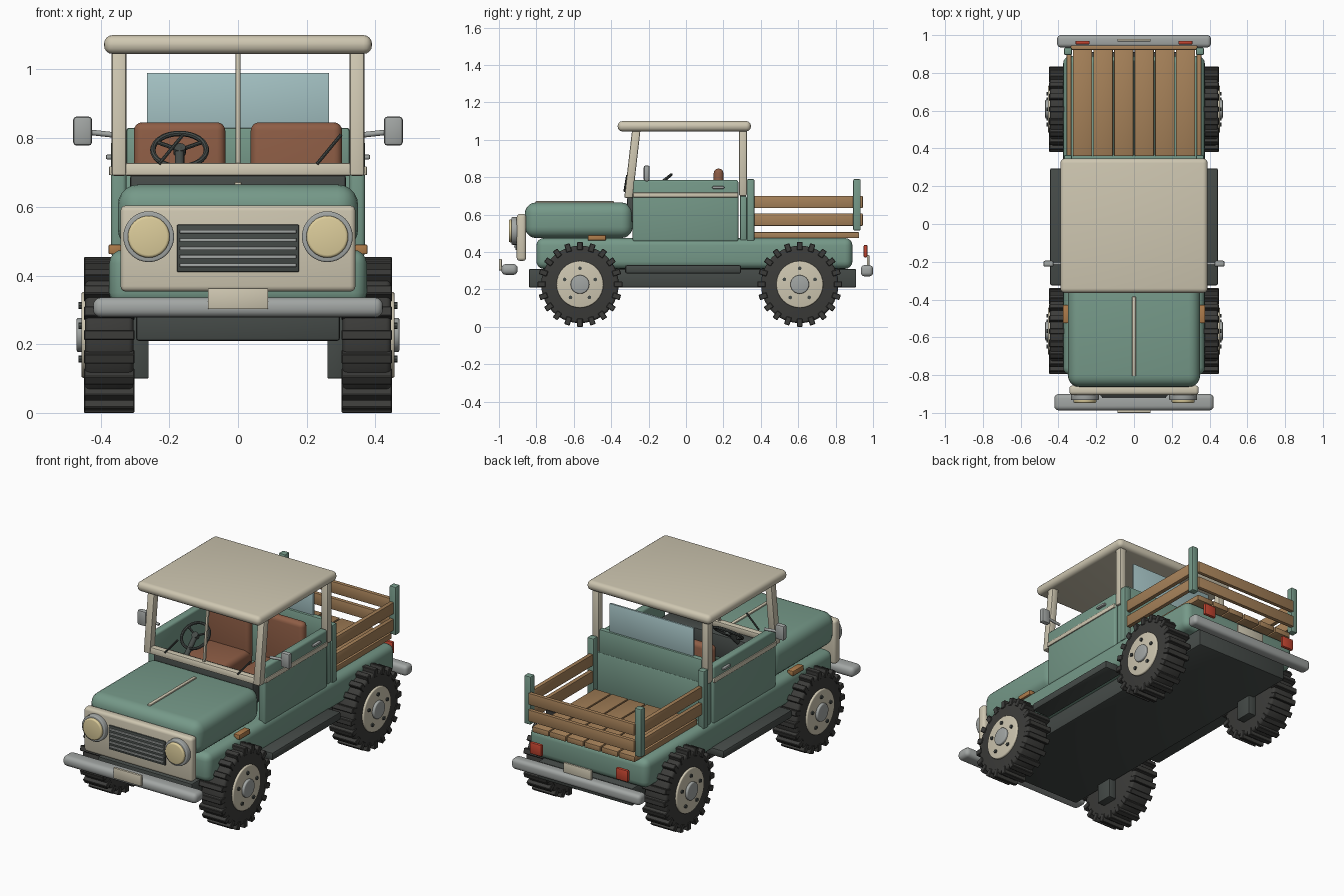
import bpy, bmesh, math
from mathutils import Vector, Matrix

if "Cube" in bpy.data.objects:
    bpy.data.objects.remove(bpy.data.objects["Cube"])

COL = dict(green=(0.18, 0.32, 0.25), cream=(0.62, 0.57, 0.44), dark=(0.06, 0.07, 0.065),
           tire=(0.045, 0.045, 0.042), wood=(0.38, 0.22, 0.10), seat=(0.27, 0.11, 0.06),
           steel=(0.36, 0.38, 0.37), lens=(0.72, 0.61, 0.33), glass=(0.38, 0.55, 0.56),
           red=(0.55, 0.06, 0.03), amber=(0.42, 0.2, 0.07))
MATS = {}
for key, c in COL.items():
    MATS[key] = bpy.data.materials.new(key)
    MATS[key].diffuse_color = (*c, 1)


def finish(name, bm, mat):
    me = bpy.data.meshes.new(name)
    bm.to_mesh(me)
    bm.free()
    me.materials.append(MATS[mat])
    ob = bpy.data.objects.new(name, me)
    bpy.context.collection.objects.link(ob)
    return ob


def bevel(bm, r, edges=None, seg=3):
    if r:
        bmesh.ops.bevel(bm, geom=edges or bm.edges[:], offset=r, segments=seg,
                        profile=0.5, affect='EDGES', clamp_overlap=True)


def box(name, x, y, z, mat, r=0.004, seg=2):
    """Rounded box from (min, max) ranges."""
    bm = bmesh.new()
    size = [b - a for a, b in (x, y, z)]
    mid = [(a + b) / 2 for a, b in (x, y, z)]
    bmesh.ops.create_cube(bm, size=1, matrix=Matrix.Translation(mid) @ Matrix.Diagonal((*size, 1)))
    bevel(bm, r, seg=seg)
    return finish(name, bm, mat)


def pair(name, x, y, z, mat, r=0.004, seg=2):
    """Box on both sides of the car."""
    box(name + "_left", x, y, z, mat, r, seg)
    box(name + "_right", (-x[1], -x[0]), y, z, mat, r, seg)


def rod(name, a, b, rad, mat, n=12, r=0.0):
    """Cylinder between two points, optionally with rounded rims."""
    a, b = Vector(a), Vector(b)
    d = b - a
    m = Matrix.Translation((a + b) / 2) @ d.to_track_quat('Z', 'Y').to_matrix().to_4x4()
    bm = bmesh.new()
    bmesh.ops.create_cone(bm, cap_ends=True, segments=n, radius1=rad, radius2=rad,
                          depth=d.length, matrix=m)
    if r:
        bevel(bm, r, [e for e in bm.edges if any(len(f.verts) > 4 for f in e.link_faces)])
    return finish(name, bm, mat)


# Body, chassis and running boards
box("lower_body", (-.375, .375), (-.80, .89), (.31, .475), "green", .04, 4)
box("chassis", (-.297, .297), (-.84, .91), (.21, .31), "dark", .008)
pair("running_board", (.33, .445), (-.325, .295), (.285, .33), "dark", .01)
box("hood", (-.35, .35), (-.862, -.285), (.475, .665), "green", .06, 5)
box("hood_strip", (-.01, .01), (-.805, -.385), (.66, .672), "cream", .003)
box("dashboard", (-.315, .315), (-.315, -.22), (.56, .693), "dark", .01)

# Cab
pair("door", (.325, .37), (-.285, .28), (.455, .785), "green", .012, 3)
pair("door_stripe", (.355, .376), (-.283, .278), (.692, .718), "cream")
pair("door_handle", (.365, .385), (.14, .205), (.738, .752), "steel", .005)
box("cab_back_wall", (-.362, .362), (.288, .325), (.46, .70), "green", .008)
box("cab_back_wall_upper", (-.325, .325), (.288, .322), (.68, .83), "green", .008)
box("rear_window", (-.265, .265), (.30, .312), (.82, .99), "glass", .002)
pair("rear_roof_post", (.325, .368), (.283, .325), (.70, 1.06), "cream", .008)
box("roof", (-.39, .39), (-.365, .347), (1.045, 1.10), "cream", .025, 4)

# Windshield frame leaning back
def lean(ob):
    for v in ob.data.vertices:
        v.co.y += (v.co.z - .69) * .115

for s in (-1, 1):
    x = sorted((s * .325, s * .368))
    lean(box("windshield_post", x, (-.33, -.285), (.69, 1.06), "cream", .008))
lean(box("windshield_rail", (-.33, .33), (-.328, -.29), (.69, .728), "cream", .008))
lean(box("windshield_divider", (-.007, .007), (-.315, -.30), (.72, 1.06), "cream", .003))
for x in (-.23, .23):
    rod("wiper", (x, -.33, .725), (x + .07, -.316, .81), .005, "dark", 8)

# Mirrors
for s in (-1, 1):
    rod("mirror_arm", (s * .35, -.21, .808), (s * .44, -.21, .818), .008, "steel")
pair("mirror", (.425, .48), (-.226, -.194), (.778, .863), "steel", .01)

# Seats
pair("seat_cushion", (.037, .303), (-.10, .20), (.48, .60), "seat", .03, 4)
pair("seat_back", (.037, .303), (.148, .20), (.54, .846), "seat", .024, 4)

# Steering wheel
hub = Vector((-.17, -.14, .765))
axis = Vector((0, -.62, .78))
bpy.ops.mesh.primitive_torus_add(major_radius=.078, minor_radius=.008, major_segments=32,
                                 minor_segments=8, location=hub,
                                 rotation=axis.to_track_quat('Z', 'Y').to_euler())
wheel = bpy.context.object
wheel.name = "steering_wheel"
wheel.data.materials.append(MATS["dark"])
up = Vector((0, .78, .62))
for k in range(3):
    t = math.radians(90 + 120 * k)
    rod("steering_spoke", hub, hub + .078 * (math.cos(t) * Vector((1, 0, 0)) - math.sin(t) * up),
        .006, "dark", 8)
rod("steering_hub", hub - axis * .012, hub + axis * .012, .018, "dark", 16)
rod("steering_column", hub, (-.17, -.25, .66), .014, "dark")

# Front: grille panel, headlights, bumper, plate
box("grille_panel", (-.342, .342), (-.905, -.855), (.353, .604), "cream", .016, 3)
box("grille_recess", (-.178, .178), (-.912, -.89), (.41, .548), "dark", .004)
for i in range(5):
    z = .43 + i * .0245
    box("grille_bar", (-.17, .17), (-.92, -.905), (z - .005, z + .005), "steel", .002)
for s in (-1, 1):
    rod("headlight_ring", (s * .26, -.88, .513), (s * .26, -.933, .513), .074, "steel", 32, .005)
    rod("headlight_lens", (s * .26, -.90, .513), (s * .26, -.947, .513), .061, "lens", 32, .008)
box("front_bumper", (-.422, .422), (-.987, -.90), (.278, .336), "steel", .024, 4)
box("front_plate", (-.088, .088), (-1.0, -.985), (.302, .363), "cream", .003)
pair("side_marker", (.34, .377), (-.525, -.428), (.462, .49), "amber", .004)

# Rear: bumper, plate, lights
box("rear_bumper", (-.407, .407), (.935, 1.0), (.27, .33), "steel", .02, 4)
box("rear_plate", (-.088, .088), (.967, .98), (.318, .385), "cream", .003)
pair("tail_light", (.235, .31), (.95, .97), (.372, .438), "red", .006)

# Cargo bed: planks, side slats, tailgate and stakes
for i in range(6):
    x = (i - 2.5) * .109
    box("bed_plank", (x - .051, x + .051), (.36, .925), (.474, .506), "wood", .004)
for z in (.54, .635):
    pair("side_slat", (.332, .357), (.355, .915), (z, z + .066), "wood", .004)
    box("tailgate_slat", (-.335, .335), (.922, .945), (z, z + .066), "wood", .004)
pair("front_stake", (.328, .37), (.325, .366), (.46, .79), "green", .007)
pair("rear_stake", (.328, .37), (.894, .934), (.515, .79), "green", .007)

# Wheels with chunky tread lugs
def tread(name, x, y, z):
    bm = bmesh.new()
    for k in range(20):
        rot = Matrix.Rotation(2 * math.pi * k / 20, 4, 'X')
        m = Matrix.Translation((x, y, z)) @ rot @ Matrix.Translation((0, 0, .205))
        bmesh.ops.create_cube(bm, size=1, matrix=m @ Matrix.Diagonal((.148, .03, .044, 1)))
    bevel(bm, .003, seg=1)
    finish(name, bm, "tire")

Z = .227
for s in (-1, 1):
    for y in (-.567, .608):
        rod("tire", (s * .305, y, Z), (s * .445, y, Z), .207, "tire", 40, .014)
        tread("tire_tread", s * .375, y, Z)
        rod("wheel_rim", (s * .40, y, Z), (s * .456, y, Z), .125, "cream", 32, .006)
        rod("hub_cap", (s * .44, y, Z), (s * .47, y, Z), .05, "steel", 24, .006)
        for k in range(5):
            t = math.radians(90 + 72 * k)
            by, bz = y + .086 * math.cos(t), Z + .086 * math.sin(t)
            rod("wheel_bolt", (s * .45, by, bz), (s * .464, by, bz), .01, "dark", 8)
    # suspension blocks inside the wheels
        x = sorted((s * .26, s * .31))
        box("suspension_block", x, (y - .05, y + .05), (.10, .30), "dark", .004)

# Smooth shading with sharp creases kept
bpy.ops.object.select_all(action='SELECT')
bpy.context.view_layer.objects.active = wheel
bpy.ops.object.shade_smooth_by_angle(angle=math.radians(35))

for m in bpy.data.materials:
    if m.users and not m.is_grease_pencil:
        m.use_nodes = True
        m.node_tree.nodes["Principled BSDF"].inputs["Base Color"].default_value = m.diffuse_color
